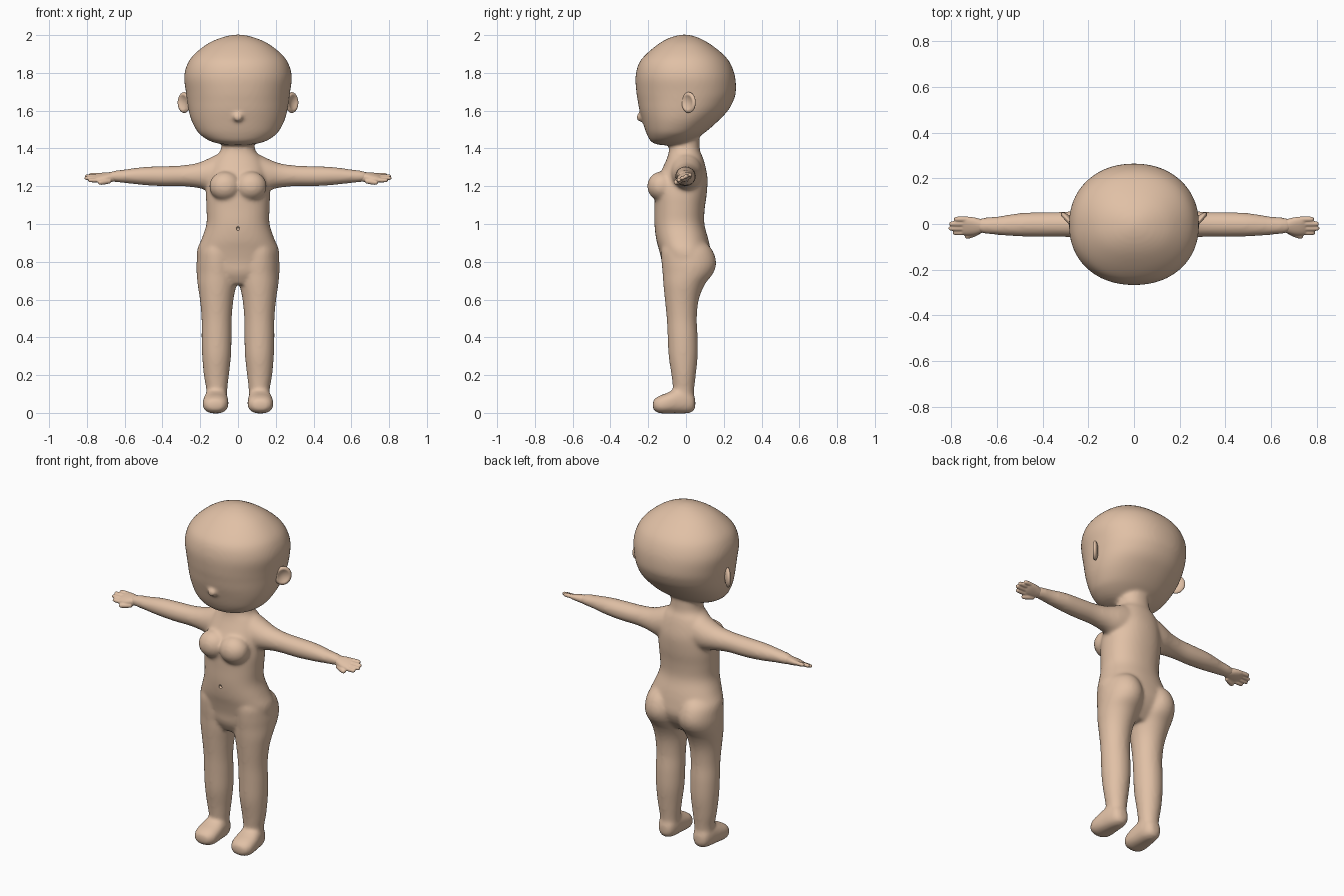
import bpy, bmesh, math
from mathutils import Matrix, Vector

if "Cube" in bpy.data.objects:
    bpy.data.objects.remove(bpy.data.objects["Cube"])

skin = bpy.data.materials.new("skin")
skin.diffuse_color = (0.75, 0.53, 0.38, 1)
skin.use_nodes = True
skin.node_tree.nodes["Principled BSDF"].inputs["Base Color"].default_value = skin.diffuse_color


def spline(rings, steps=4):
    """Catmull-Rom interpolation of ring parameters."""
    out, n = [], len(rings)
    for i in range(n - 1):
        p = [rings[max(0, min(n - 1, i + k))] for k in (-1, 0, 1, 2)]
        for s in range(steps):
            t = s / steps
            out.append([0.5 * (2 * b + (c - a) * t + (2 * a - 5 * b + 4 * c - d) * t ** 2
                               + (3 * b - a - 3 * c + d) * t ** 3) for a, b, c, d in zip(*p)])
    return out + [list(rings[-1])]


def loft(bm, axis, rings, side=1, power=2.0, matrix=Matrix(), seg=36):
    """Closed tube; each ring is (position, a min, a max, b min, b max)."""
    loops = []
    for t, a0, a1, b0, b1 in spline(rings):
        loop = []
        for k in range(seg):
            ang = 2 * math.pi * k / seg
            c, s = math.cos(ang), math.sin(ang)
            a = (a0 + a1) / 2 + (a1 - a0) / 2 * math.copysign(abs(c) ** (2 / power), c)
            b = (b0 + b1) / 2 + (b1 - b0) / 2 * math.copysign(abs(s) ** (2 / power), s)
            co = matrix @ Vector({"x": (t, a, b), "y": (a, t, b), "z": (a, b, t)}[axis])
            co.x *= side
            loop.append(bm.verts.new(co))
        loops.append(loop)
    for l0, l1 in zip(loops, loops[1:]):
        for k in range(seg):
            j = (k + 1) % seg
            bm.faces.new((l0[k], l0[j], l1[j], l1[k]))
    bm.faces.new(loops[0])
    bm.faces.new(loops[-1])


def blob(bm, loc, size):
    bmesh.ops.create_icosphere(bm, subdivisions=4, radius=1,
                               matrix=Matrix.Translation(loc) @ Matrix.Diagonal((*size, 1)))


def finish(bm, name, voxel=0, smooth=0):
    bmesh.ops.recalc_face_normals(bm, faces=bm.faces)
    for f in bm.faces:
        f.smooth = True
    me = bpy.data.meshes.new(name)
    bm.to_mesh(me)
    bm.free()
    me.materials.append(skin)
    ob = bpy.data.objects.new(name, me)
    bpy.context.collection.objects.link(ob)
    if voxel:
        m = ob.modifiers.new("merge", "REMESH")
        m.mode, m.voxel_size, m.use_smooth_shade = "VOXEL", voxel, True
        m = ob.modifiers.new("soften", "SMOOTH")
        m.factor, m.iterations = 0.5, smooth
    return ob


body = bmesh.new()

# head: height, half width, front, back
head = [(1.417, .03, -.12, -.07), (1.423, .09, -.16, -.01), (1.44, .15, -.188, .03),
        (1.47, .197, -.205, .08), (1.5, .222, -.217, .12), (1.55, .247, -.232, .175),
        (1.6, .261, -.246, .222), (1.65, .269, -.255, .25), (1.7, .276, -.263, .264),
        (1.78, .285, -.267, .26), (1.85, .267, -.25, .235), (1.9, .23, -.21, .195),
        (1.95, .168, -.15, .132), (1.98, .107, -.1, .08), (1.997, .05, -.052, .035),
        (2.003, .01, -.015, 0)]
# torso and neck
torso = [(.68, .1, -.09, .06), (.74, .17, -.12, .11), (.8, .212, -.128, .135),
         (.86, .217, -.142, .13), (.92, .193, -.158, .118), (1.0, .167, -.167, .097),
         (1.08, .167, -.167, .099), (1.16, .169, -.166, .11), (1.24, .16, -.15, .114),
         (1.3, .15, -.122, .104), (1.35, .125, -.1, .09), (1.39, .092, -.09, .074),
         (1.46, .082, -.086, .07), (1.5, .075, -.08, .06)]
for rings, power in ((head, 2.15), (torso, 2.2)):
    loft(body, "z", [(z, -w, w, f, b) for z, w, f, b in rings], power=power, seg=64)
blob(body, (0, -.242, 1.565), (.026, .022, .024))  # nose

leg = [(.92, .06, .15, -.1, .08), (.87, .015, .205, -.13, .135), (.8, .002, .219, -.13, .16),
       (.74, .002, .219, -.124, .145), (.68, .008, .214, -.12, .1), (.6, .024, .202, -.112, .068),
       (.5, .033, .193, -.102, .057), (.4, .034, .193, -.097, .062), (.3, .037, .19, -.092, .062),
       (.2, .048, .181, -.077, .052), (.12, .057, .168, -.068, .043), (.05, .06, .168, -.06, .04)]
foot = [(-.176, .105, .135, .03, .055), (-.168, .075, .165, .012, .073),
        (-.14, .055, .184, -.002, .091), (-.1, .05, .187, -.003, .106),
        (-.05, .053, .18, -.003, .128), (0, .058, .17, -.003, .13),
        (.032, .07, .158, .004, .11), (.046, .085, .14, .02, .085), (.05, .105, .12, .04, .06)]
arm = [(.02, -.08, .085, 1.19, 1.36), (.1, -.085, .087, 1.17, 1.37), (.16, -.076, .08, 1.178, 1.345),
       (.22, -.063, .066, 1.192, 1.322), (.3, -.057, .054, 1.2, 1.31), (.4, -.057, .052, 1.2, 1.306),
       (.5, -.055, .048, 1.206, 1.302), (.6, -.048, .033, 1.217, 1.289),
       (.66, -.042, .028, 1.223, 1.281), (.69, -.032, .02, 1.232, 1.27)]
for s in (-1, 1):
    loft(body, "z", leg, s)
    loft(body, "y", foot, s, 2.4)
    loft(body, "x", arm, s)
    blob(body, (s * .068, -.13, 1.2), (.084, .075, .078))  # chest
body_ob = finish(body, "body", .0095, 10)

# navel
nb = bmesh.new()
blob(nb, (0, -.166, .975), (.009, .016, .01))
cutter = finish(nb, "navel_cutter")
cutter.hide_render = True
cutter.hide_set(True)
m = body_ob.modifiers.new("navel", "BOOLEAN")
m.operation, m.object = "DIFFERENCE", cutter

# hands: palm, four fingers and thumb, tilted so the thumb edge hangs lower
palm = [(.64, -.025, .025, -.022, .022), (.67, -.032, .03, -.024, .024), (.7, -.042, .038, -.022, .021),
        (.73, -.044, .042, -.018, .016), (.75, -.04, .04, -.012, .01), (.755, -.03, .03, -.006, .006)]
fingers = [(-.034, .795, -.006), (-.0125, .813, -.002), (.0095, .811, 0), (.031, .79, 0)]


def finger(bm, x0, x1, y, z, r, side, mat):
    ring = lambda x, k: (x, y - r * k, y + r * k, z - r * k, z + r * k)
    loft(bm, "x", [ring(x0, .9), ring((x0 + x1) / 2, 1.05), ring(x1 - r, .95),
                   ring(x1 - r * .3, .65), ring(x1, .1)], side, matrix=mat, seg=16)


tilt = Matrix.Translation((0, -.008, 1.249)) @ Matrix.Rotation(math.radians(20), 4, "X")
thumb = tilt @ Matrix.Translation((.675, -.03, -.008)) @ Matrix.Rotation(math.radians(-22), 4, "Z")
for s, label in ((-1, "left"), (1, "right")):
    hand = bmesh.new()
    loft(hand, "x", palm, s, 2.3, tilt)
    for y, tip, z in fingers:
        finger(hand, .72, tip, y, z, .0112, s, tilt)
    finger(hand, 0, .072, 0, -.004, .0135, s, thumb)
    finish(hand, label + "_hand", .004, 4)

    # ears: flattened discs with a hollow on the outer face, swung backwards
    ear = bmesh.new()
    bmesh.ops.create_uvsphere(ear, u_segments=40, v_segments=24, radius=1)
    for v in ear.verts:
        r = math.hypot(v.co.x, v.co.z)
        if v.co.y < 0 and r < .75:
            v.co.y += 1.0 * (1 - (r / .75) ** 2)
    swing = Matrix.Translation((.285, .014, 1.643)) @ Matrix.Rotation(math.radians(48), 4, "Z")
    ear.transform(Matrix.Diagonal((s, 1, 1, 1)) @ swing @ Matrix.Diagonal((.048, .017, .055, 1)))
    finish(ear, label + "_ear")
